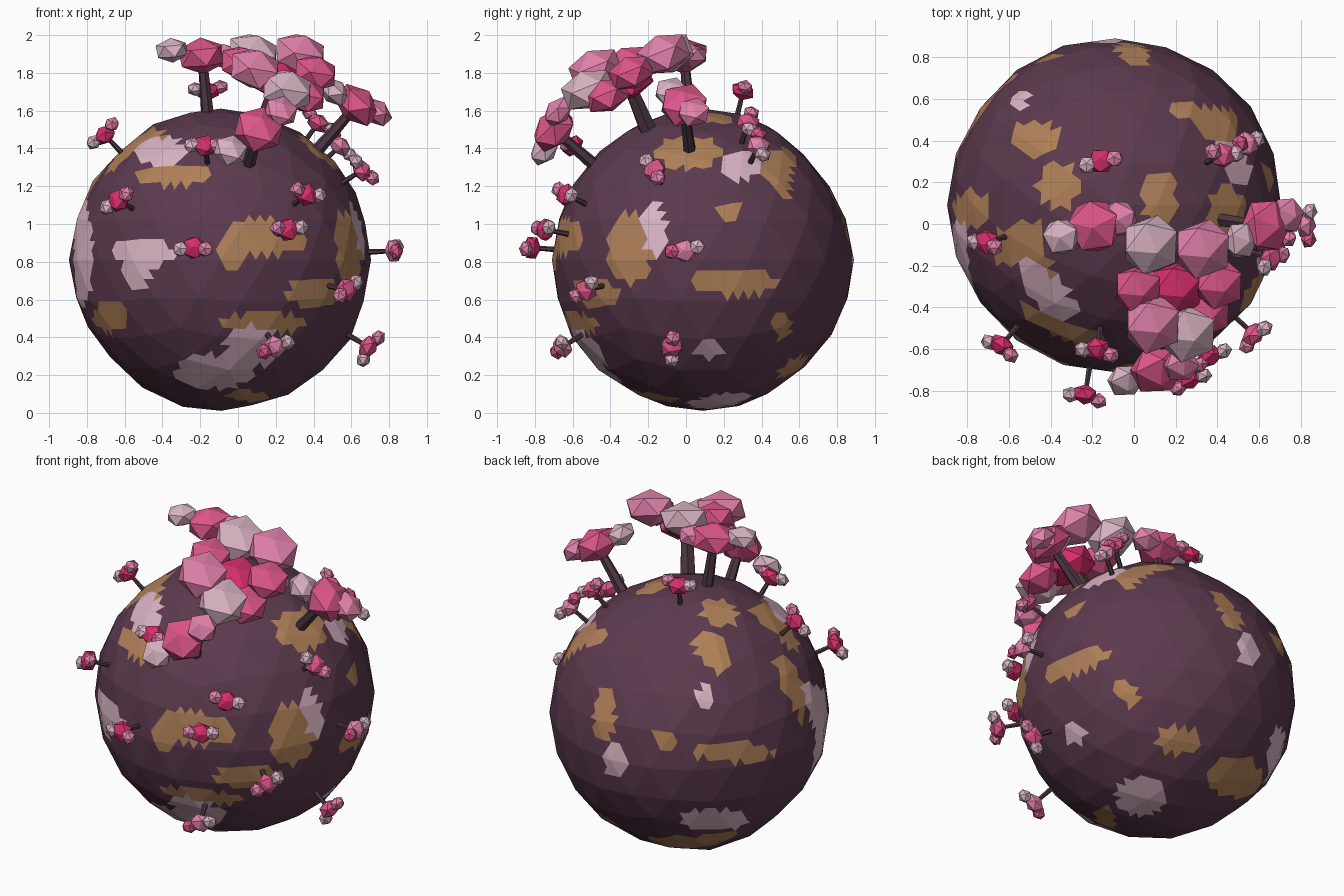
import bpy, bmesh, math
from mathutils import Vector, Matrix

if "Cube" in bpy.data.objects:
    bpy.data.objects.remove(bpy.data.objects["Cube"])

C, R = Vector((-0.09, 0.09, 0.81)), 0.80   # planet centre and radius


def material(name, rgb):
    m = bpy.data.materials.new(name)
    lin = [((c / 255 + 0.055) / 1.055) ** 2.4 for c in rgb]
    m.diffuse_color = (*lin, 1)
    m.use_nodes = True
    m.node_tree.nodes["Principled BSDF"].inputs["Base Color"].default_value = m.diffuse_color
    return m


PLUM = material("plum ground", (92, 58, 78))
BROWN = material("ochre soil", (176, 128, 88))
PALE = material("pale pink", (218, 180, 196))
DEEP = material("deep pink", (216, 46, 108))
HOT = material("rose pink", (222, 86, 138))
MID = material("soft pink", (226, 130, 172))
BARK = material("dark bark", (76, 54, 66))


def finish(bm, name, mats):
    me = bpy.data.meshes.new(name)
    bm.to_mesh(me)
    bm.free()
    for m in mats:
        me.materials.append(m)
    bpy.context.collection.objects.link(bpy.data.objects.new(name, me))


def axes(lon, lat):
    """East, north and outward directions at a place on the planet."""
    a, b = math.radians(lon), math.radians(lat)
    out = Vector((math.cos(a) * math.cos(b), math.sin(a) * math.cos(b), math.sin(b)))
    east = Vector((-math.sin(a), math.cos(a), 0))
    return east, out.cross(east), out


# Ground patches: ellipses (across, up, half width, half height) seen from one side,
# measured from the planet's centre
FRONT, RIGHT, TOP = axes(-90, 0), axes(0, 0), axes(-90, 90)
BACK_LEFT, BELOW = axes(125, 25), axes(50, -30)

brown = [
    (FRONT, [(.23, .12, .22, .10), (.06, .02, .08, .08), (-.24, .45, .20, .06), (-.42, .64, .13, .06),
             (-.59, -.30, .09, .08), (.49, -.18, .14, .08), (.22, -.34, .23, .06), (.15, -.72, .11, .03)]),
    (RIGHT, [(-.39, .06, .12, .19), (-.08, .57, .17, .09), (.14, .26, .07, .05), (.17, -.12, .23, .07),
             (.42, -.35, .05, .07), (.40, .52, .10, .07)]),
    (TOP, [(-.38, .32, .12, .09), (-.27, .10, .10, .11), (.51, .38, .08, .09), (.21, .03, .08, .14),
           (-.69, -.02, .09, .09), (-.48, -.20, .13, .09)]),
    (BACK_LEFT, [(-.49, -.02, .06, .17), (-.14, -.16, .07, .05), (.25, -.23, .23, .06)]),
    (BELOW, [(.12, -.23, .13, .08), (.45, -.44, .15, .12)]),
]
pale = [
    (FRONT, [(-.32, .57, .14, .08), (-.41, .04, .17, .08), (-.45, -.07, .07, .10), (-.03, -.59, .21, .09),
             (.17, -.46, .15, .11), (-.73, .03, .05, .28)]),
    (RIGHT, [(-.26, .16, .06, .14), (.20, .50, .11, .08), (.03, -.47, .08, .05)]),
    (BACK_LEFT, [(.09, .08, .05, .08), (-.43, -.28, .06, .09), (.14, -.62, .20, .06)]),
    (BELOW, [(-.09, -.55, .14, .11)]),
]


def painted(p, patches):
    for (right, up, toward), spots in patches:
        x, y = p.dot(right), p.dot(up)
        if p.dot(toward) > 0.08 and any(
                ((x - u) / a) ** 2 + ((y - v) / b) ** 2 < 1 for u, v, a, b in spots):
            return True
    return False


# Planet: coarse lumpy ball, facets split finely only for painting
bm = bmesh.new()
bmesh.ops.create_icosphere(bm, subdivisions=3, radius=1)
dents = [axes(90, 40)[2], axes(90, -42)[2], axes(-172, -41)[2]]
for v in bm.verts:
    d = v.co.normalized()
    r = R + 0.006 * math.sin(5 * d.x + 3 * d.z) * math.cos(4 * d.y)
    r -= sum(0.025 * math.exp(-8 * (d - k).length_squared) for k in dents)
    v.co = C + d * r
bmesh.ops.subdivide_edges(bm, edges=bm.edges[:], cuts=3, use_grid_fill=True)
for f in bm.faces:
    p = f.calc_center_median() - C
    f.material_index = 2 if painted(p, pale) else 1 if painted(p, brown) else 0
finish(bm, "planet", [PLUM, BROWN, PALE])


# Trees: tapered trunk along the planet's normal with flattened blossom lumps
def frame(at, normal):
    return Matrix.Translation(at) @ normal.to_track_quat('Z', 'Y').to_matrix().to_4x4()


def lump(name, at, normal, r, mat, flat=0.7):
    bm = bmesh.new()
    bmesh.ops.create_icosphere(bm, subdivisions=1, radius=r,
                               matrix=frame(at, normal) @ Matrix.Diagonal((1, 1, flat, 1)))
    finish(bm, name, [mat])


def trunk(name, top, r):
    n = (top - C).normalized()
    base = C + n * (R - 0.04)
    bm = bmesh.new()
    bmesh.ops.create_cone(bm, cap_ends=True, segments=6, radius1=r, radius2=r * 0.7,
                          depth=(top - base).length, matrix=frame((top + base) / 2, n))
    finish(bm, name, [BARK])
    return n


# Main tree: a deep pink heart ringed by large lumps
heart = Vector((0.21, -0.31, 1.76))
n = trunk("main_tree_trunk", heart, 0.05)
lump("main_tree_heart", heart, n, 0.15, DEEP)
crown = [(-.13, .21, .14, PALE), (.12, .19, .14, MID), (-.19, 0, .09, HOT), (.20, .02, .04, HOT),
         (-.12, -.17, .06, MID), (.05, -.21, -.05, PALE), (.14, -.11, -.08, HOT)]
for i, (x, y, z, mat) in enumerate(crown):
    lump(f"main_tree_blossom_{i}", heart + Vector((x, y, z)), n, 0.13 if mat == HOT else 0.155, mat)

# Middle-sized trees: rose centre with a pale lump on one side and a soft pink one opposite
for name, pos, off in [("left_tree", (-0.19, -0.01, 1.89), (-.16, -.05, .03)),
                       ("right_tree", (0.63, -0.01, 1.63), (-.12, -.07, .07)),
                       ("front_tree", (0.11, -0.70, 1.50), (-.15, -.05, -.11))]:
    p, off = Vector(pos), Vector(off)
    n = trunk(name + "_trunk", p, 0.035)
    lump(name + "_centre", p, n, 0.14, HOT)
    lump(name + "_pale", p + off, n, 0.095, PALE)
    lump(name + "_side", p - off * 0.75 + n * 0.02, n, 0.095, MID)

# Small trees: longitude, latitude, turn of the pale lump, centre colour
small = [(-6, 3, 17, MID), (-164, 46, -105, DEEP), (-129, 20, -143, DEEP), (-99, 4, 186, DEEP),
         (-67, 10, 8, DEEP), (-58, 22, -7, DEEP), (-43, -10, 37, HOT), (-69, -30, 30, MID),
         (-12, -30, -93, HOT), (-97, 41, 184, DEEP), (108, 76, 0, DEEP), (25, 41, -90, MID),
         (25, 52, -107, HOT), (-19, 31, 135, HOT)]
for i, (lon, lat, turn, mat) in enumerate(small):
    east, north, n = axes(lon, lat)
    t = math.radians(turn)
    s = east * math.cos(t) + north * math.sin(t)
    p = C + n * 0.92
    trunk(f"small_tree_{i}_trunk", p, 0.016)
    lump(f"small_tree_{i}_centre", p, n, 0.066, mat, 0.75)
    lump(f"small_tree_{i}_pale", p + s * 0.07 + n * 0.012, n, 0.045, PALE, 0.85)
    lump(f"small_tree_{i}_side", p - s * 0.065 + n.cross(s) * 0.015 + n * 0.02, n, 0.045,
         HOT if mat == MID else MID, 0.85)
